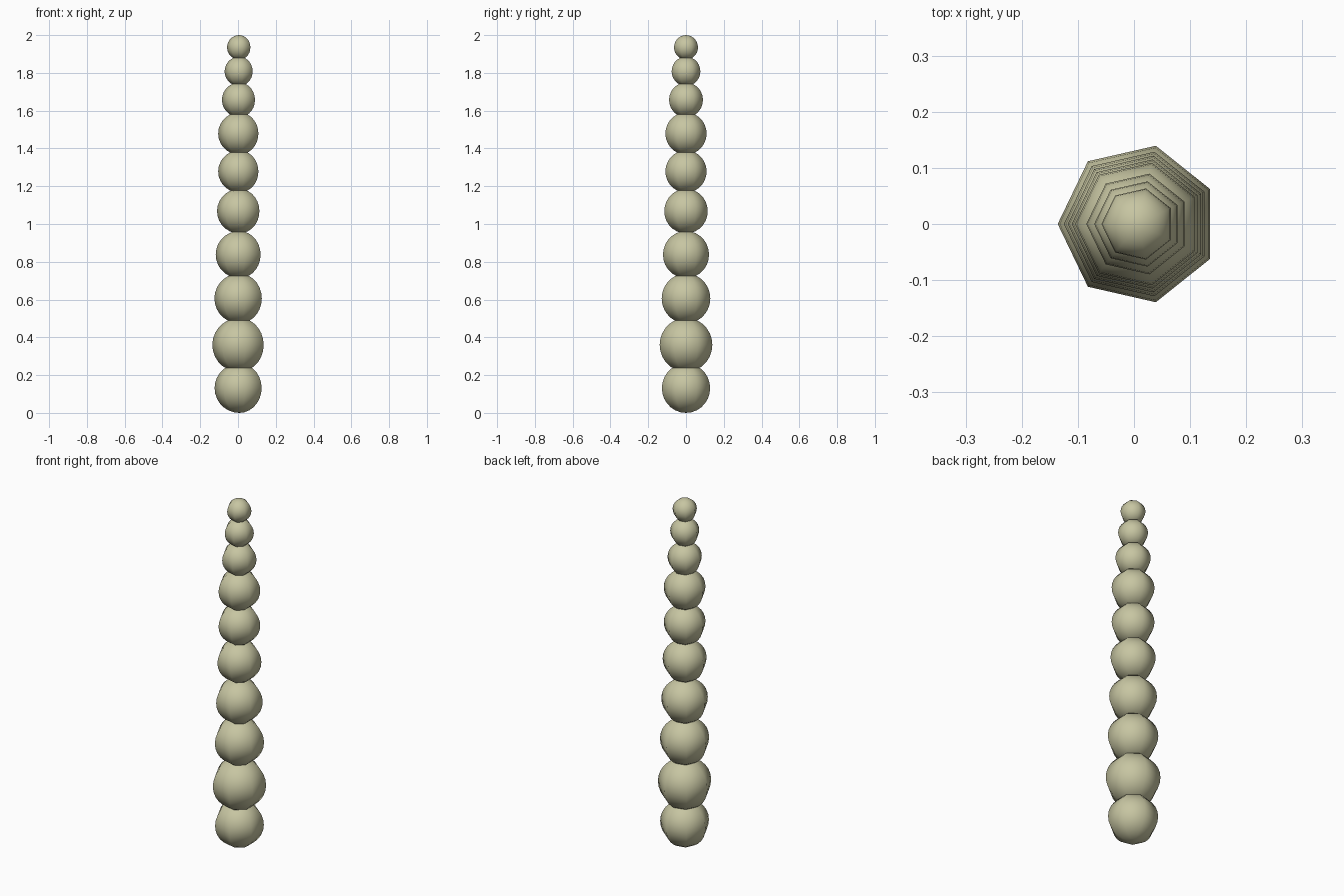
import bpy
import math

if "Cube" in bpy.data.objects:
    bpy.data.objects.remove(bpy.data.objects["Cube"])

# Stack of seven-sided smooth beads: (centre height, radius), bottom to top
BEADS = [
    (0.131, 0.131), (0.360, 0.143), (0.606, 0.132), (0.838, 0.125), (1.068, 0.118),
    (1.278, 0.112), (1.479, 0.112), (1.657, 0.092), (1.808, 0.078), (1.935, 0.065),
]
SIDES, RINGS = 7, 14
CENTRE_X = 0.007  # balances the uneven seven-sided outline

mat = bpy.data.materials.new("pale_olive")
mat.diffuse_color = (0.57, 0.56, 0.36, 1.0)
mat.use_nodes = True
mat.node_tree.nodes["Principled BSDF"].inputs["Base Color"].default_value = mat.diffuse_color


def bead(index, z, radius):
    # One vertex column points towards -x
    bpy.ops.mesh.primitive_uv_sphere_add(
        segments=SIDES, ring_count=RINGS, radius=radius, location=(CENTRE_X, 0, z))
    obj = bpy.context.object
    obj.name = f"bead_{index}"
    first = max(obj.data.vertices, key=lambda v: math.hypot(v.co.x, v.co.y)).co
    obj.rotation_euler.z = math.pi - math.atan2(first.y, first.x)
    obj.data.materials.append(mat)
    bpy.ops.object.shade_smooth()


for i, (z, radius) in enumerate(BEADS, 1):
    bead(i, z, radius)
